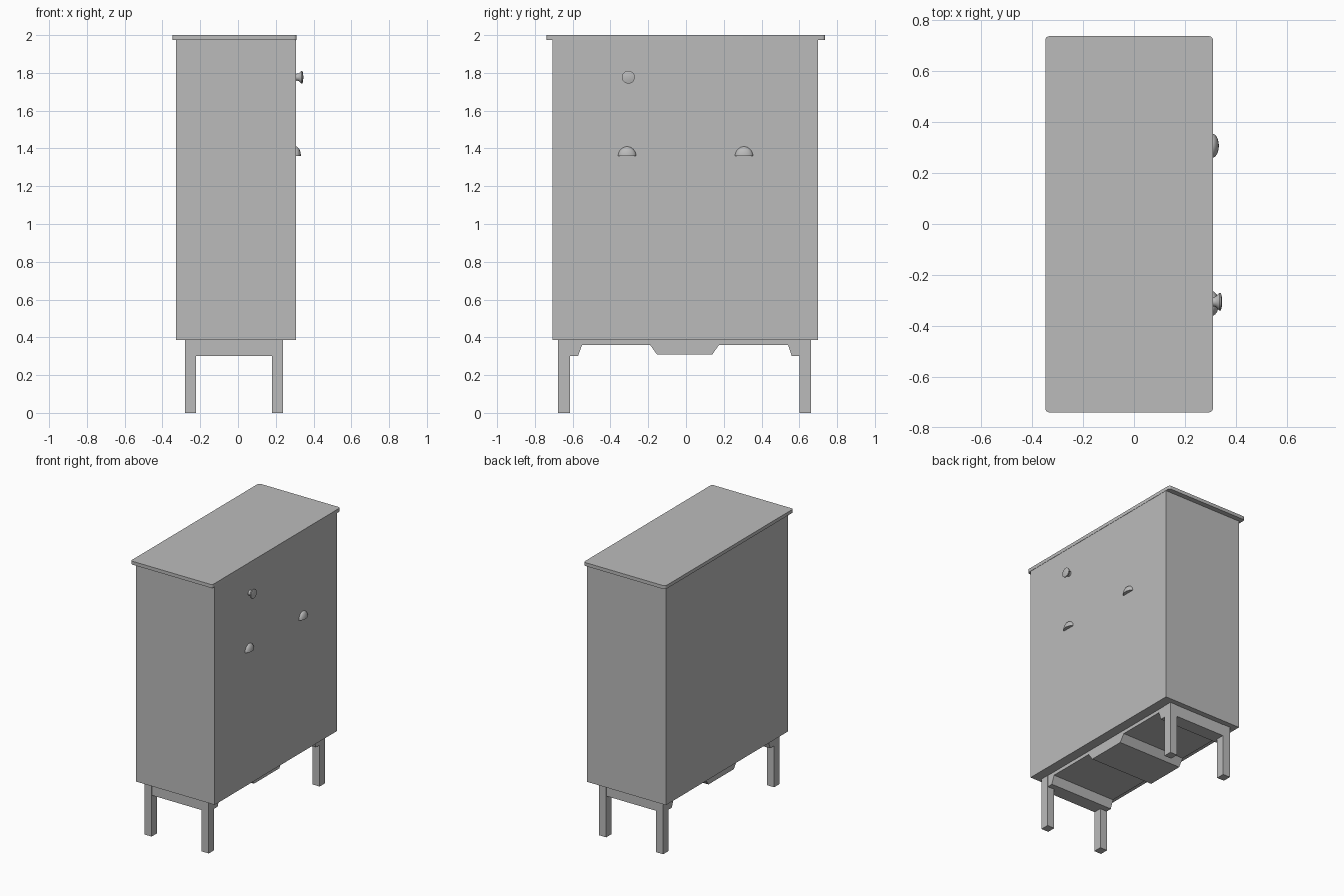
import bpy, bmesh, math
from mathutils import Matrix, Vector

cube = bpy.data.objects.get("Cube")
if cube:
    bpy.data.objects.remove(cube, do_unlink=True)

grey = bpy.data.materials.new("plain_grey")
grey.use_nodes = True
grey.diffuse_color = (0.5, 0.5, 0.5, 1)
grey.node_tree.nodes["Principled BSDF"].inputs["Base Color"].default_value = (0.5, 0.5, 0.5, 1)


def finish(name, bm, smooth=False):
    bmesh.ops.recalc_face_normals(bm, faces=bm.faces)
    mesh = bpy.data.meshes.new(name)
    bm.to_mesh(mesh)
    bm.free()
    mesh.materials.append(grey)
    obj = bpy.data.objects.new(name, mesh)
    bpy.context.collection.objects.link(obj)
    if smooth:
        bpy.ops.object.select_all(action='DESELECT')
        obj.select_set(True)
        bpy.context.view_layer.objects.active = obj
        bpy.ops.object.shade_smooth_by_angle(angle=math.radians(40))
    return obj


def box(name, low, high, corner=0):
    low, high = Vector(low), Vector(high)
    bm = bmesh.new()
    place = Matrix.Translation((low + high) / 2) @ Matrix.Diagonal((*(high - low), 1))
    bmesh.ops.create_cube(bm, size=1, matrix=place)
    if corner:
        upright = [e for e in bm.edges
                   if abs(e.verts[0].co.z - e.verts[1].co.z) > 0.001]
        bmesh.ops.bevel(bm, geom=upright, offset=corner, segments=4,
                        profile=0.5, affect='EDGES')
    return finish(name, bm, smooth=corner > 0)


# Cabinet body and overhanging top
box("cabinet_body", (-0.328, -0.708, 0.385), (0.308, 0.7, 1.975))
box("cabinet_top", (-0.348, -0.739, 1.975), (0.31, 0.737, 2.0), corner=0.016)

# Four square legs
for side, x in (("right", -0.28), ("left", 0.18)):
    for end, y in (("front", -0.677), ("back", 0.6)):
        box(f"{end}_{side}_leg", (x, y, 0), (x + 0.058, y + 0.062, 0.385))

# Shaped base between the legs, extruded across the depth
outline = [(-0.675, 0.385), (-0.675, 0.3), (-0.572, 0.3), (-0.55, 0.36),
           (-0.19, 0.36), (-0.153, 0.308), (0.138, 0.308), (0.175, 0.36),
           (0.54, 0.36), (0.56, 0.3), (0.66, 0.3), (0.66, 0.385)]
bm = bmesh.new()
face = bm.faces.new([bm.verts.new((-0.278, y, z)) for y, z in outline])
moved = bmesh.ops.extrude_face_region(bm, geom=[face])["geom"]
bmesh.ops.translate(bm, vec=(0.514, 0, 0),
                    verts=[v for v in moved if isinstance(v, bmesh.types.BMVert)])
finish("shaped_base", bm)

# Round flared knob, turned about the x axis
bm = bmesh.new()
profile = [(0.3, 0), (0.3, 0.022), (0.312, 0.018), (0.322, 0.021),
           (0.335, 0.034), (0.341, 0.034), (0.345, 0.018), (0.346, 0)]
points = [bm.verts.new((x, 0, r)) for x, r in profile]
edges = [bm.edges.new(pair) for pair in zip(points, points[1:])]
bmesh.ops.spin(bm, geom=points + edges, cent=(0, 0, 0), axis=(1, 0, 0),
               angle=math.tau, steps=24)
bmesh.ops.remove_doubles(bm, verts=bm.verts, dist=0.0001)
bmesh.ops.translate(bm, verts=bm.verts, vec=(0, -0.305, 1.777))
finish("round_knob", bm, smooth=True)

# Cup pulls: flattened domes with a level underside
for name, y in (("front_cup_pull", -0.312), ("back_cup_pull", 0.307)):
    bm = bmesh.new()
    bmesh.ops.create_uvsphere(bm, u_segments=24, v_segments=16, radius=1)
    for normal in ((0, 0, -1), (-1, 0, 0)):
        bmesh.ops.bisect_plane(bm, geom=bm.verts[:] + bm.edges[:] + bm.faces[:],
                               plane_co=(0, 0, 0), plane_no=normal, clear_outer=True)
        rim = [e for e in bm.edges if e.is_boundary]
        bmesh.ops.holes_fill(bm, edges=rim, sides=0)
    bmesh.ops.transform(bm, verts=bm.verts,
                        matrix=Matrix.Translation((0.306, y, 1.36))
                        @ Matrix.Diagonal((0.027, 0.048, 0.05, 1)))
    finish(name, bm, smooth=True)
